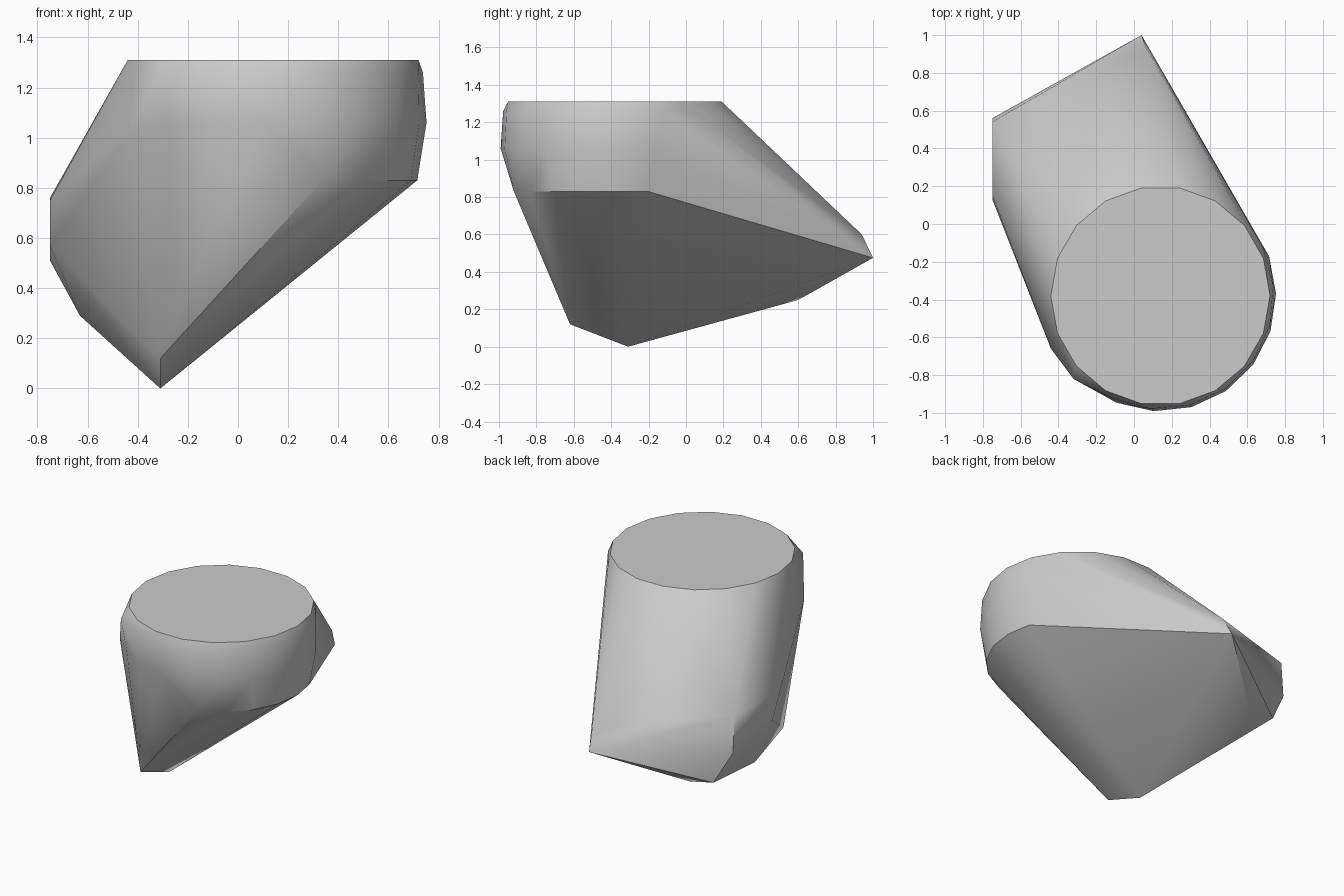
import bpy
import bmesh
from math import radians, sin, cos

cube = bpy.data.objects.get("Cube")
if cube:
    bpy.data.objects.remove(cube, do_unlink=True)

CENTRE_X, CENTRE_Y = 0.14, -0.38


def arc(radius, height, start, end, count):
    """Points on a level arc around the cap centre, angles in degrees."""
    step = (end - start) / (count - 1)
    angles = [radians(start + step * i) for i in range(count)]
    return [(CENTRE_X + radius * cos(a), CENTRE_Y + radius * sin(a), height) for a in angles]


# Round cap: flat top, bevelled shoulder, waist and lower rim
points = arc(0.58, 1.31, 0, 340, 18)
points += arc(0.6, 1.26, -135, 45, 10)
points += arc(0.612, 1.06, -150, 20, 10)
points += arc(0.575, 0.83, -70, 18, 6)

# Left shoulder of the cap
points += [(-0.44, -0.66, 1.02), (-0.32, -0.82, 1.25)]

# Keel at the bottom
points += [(-0.31, -0.31, 0), (-0.31, -0.62, 0.12)]

# Rear tip
points += [(0.04, 1.0, 0.475), (0.06, 0.94, 0.6)]

# Blunt rear side corner
points += [
    (-0.75, 0.54, 0.76), (-0.75, 0.56, 0.51),
    (-0.75, 0.15, 0.75), (-0.75, 0.13, 0.57),
    (-0.63, 0.6, 0.29), (-0.45, 0.6, 0.25),
]

# Wrap the faceted stone around the points
bm = bmesh.new()
for point in points:
    bm.verts.new(point)
hull = bmesh.ops.convex_hull(bm, input=bm.verts[:])
loose = [v for v in bm.verts if not v.link_faces]
bmesh.ops.delete(bm, geom=loose, context="VERTS")
bmesh.ops.dissolve_limit(bm, angle_limit=radians(1), verts=bm.verts[:], edges=bm.edges[:])
bmesh.ops.recalc_face_normals(bm, faces=bm.faces[:])

mesh = bpy.data.meshes.new("stone")
bm.to_mesh(mesh)
bm.free()
stone = bpy.data.objects.new("stone", mesh)
bpy.context.collection.objects.link(stone)

# Plain grey stone
grey = bpy.data.materials.new("grey")
grey.use_nodes = True
colour = (0.6, 0.6, 0.6, 1)
grey.diffuse_color = colour
grey.node_tree.nodes["Principled BSDF"].inputs["Base Color"].default_value = colour
mesh.materials.append(grey)

bpy.ops.object.select_all(action="DESELECT")
stone.select_set(True)
bpy.context.view_layer.objects.active = stone
bpy.ops.object.shade_smooth_by_angle(angle=radians(30))
